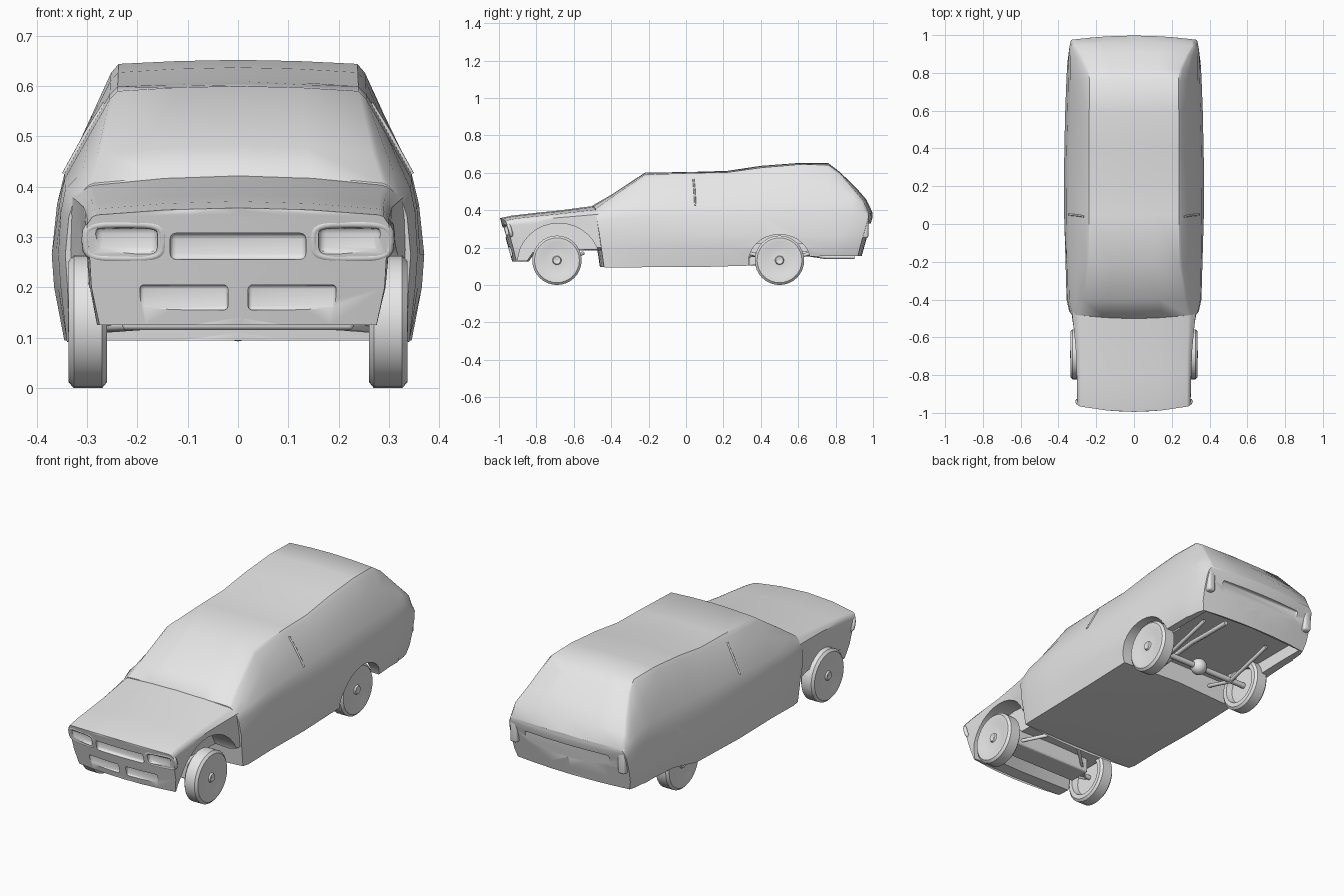
import bpy, bmesh, math
from mathutils import Matrix

cube = bpy.data.objects.get("Cube")
if cube:
    bpy.data.objects.remove(cube, do_unlink=True)

grey = bpy.data.materials.new("plain grey")
grey.use_nodes = True
grey.diffuse_color = (0.8, 0.8, 0.8, 1)
grey.node_tree.nodes["Principled BSDF"].inputs["Base Color"].default_value = grey.diffuse_color


def add(name, bm):
    """Turn a bmesh into a named grey object."""
    bmesh.ops.recalc_face_normals(bm, faces=bm.faces)
    mesh = bpy.data.meshes.new(name)
    bm.to_mesh(mesh)
    bm.free()
    mesh.materials.append(grey)
    obj = bpy.data.objects.new(name, mesh)
    bpy.context.collection.objects.link(obj)
    return obj


def activate(obj):
    bpy.ops.object.select_all(action='DESELECT')
    obj.select_set(True)
    bpy.context.view_layer.objects.active = obj


def smooth(obj, angle=38):
    activate(obj)
    bpy.ops.object.shade_smooth_by_angle(angle=math.radians(angle))


def box(name, low, high, bevel=0.0):
    bm = bmesh.new()
    bmesh.ops.create_cube(bm, size=1)
    for v in bm.verts:
        v.co = [(a + b) / 2 + c * (b - a) for a, b, c in zip(low, high, v.co)]
    if bevel:
        bmesh.ops.bevel(bm, geom=bm.edges[:], offset=bevel, segments=3, profile=0.5, affect='EDGES')
    return add(name, bm)


def drum(name, x0, x1, y, z, ry, rz):
    """Elliptical cylinder lying along x."""
    bm = bmesh.new()
    bmesh.ops.create_cone(bm, cap_ends=True, segments=32, radius1=1, radius2=1, depth=1)
    bm.transform(Matrix.Rotation(math.pi / 2, 4, 'Y'))
    for v in bm.verts:
        v.co = ((x0 + x1) / 2 + v.co.x * (x1 - x0), y + v.co.y * ry, z + v.co.z * rz)
    return add(name, bm)


def tube(name, points, radius, closed=False):
    curve = bpy.data.curves.new(name, 'CURVE')
    curve.dimensions = '3D'
    curve.bevel_depth = radius
    curve.bevel_resolution = 2
    curve.use_fill_caps = True
    line = curve.splines.new('POLY')
    line.points.add(len(points) - 1)
    for p, co in zip(line.points, points):
        p.co = (*co, 1)
    line.use_cyclic_u = closed
    line.use_smooth = True
    curve.materials.append(grey)
    obj = bpy.data.objects.new(name, curve)
    bpy.context.collection.objects.link(obj)
    return obj


def cut(obj, cutters):
    for cutter in cutters:
        cutter.hide_render = True
        mod = obj.modifiers.new("cut", 'BOOLEAN')
        mod.operation = 'DIFFERENCE'
        mod.solver = 'EXACT'
        mod.object = cutter
        activate(obj)
        bpy.ops.object.modifier_apply(modifier=mod.name)
        bpy.data.objects.remove(cutter, do_unlink=True)


def half_section(row):
    """Half outline from floor centre round to crown centre."""
    y, floor, sill, wide, belt, belt_z, roof, roof_z, crown = row
    return [(0, floor), (sill, floor - 0.015), (wide * 0.987, 0.2), (wide, 0.265),
            ((wide + belt) / 2 + 0.002, (0.265 + belt_z) / 2 + 0.02), (belt, belt_z),
            (belt + (roof - belt) * 0.5, (belt_z + roof_z) / 2),
            (belt + (roof - belt) * 0.92, belt_z + (roof_z - belt_z) * 0.92),
            (roof - 0.008, roof_z + 0.002), (roof * 0.5, (roof_z + crown * 3) / 4), (0, crown)]


def loft(name, rows, bow):
    """Skin the sections and close both ends with bowed, leaning caps."""
    bm = bmesh.new()

    def vert(row, x, z):
        y = row[0]
        if row is rows[0] or abs(y) > 0.9:
            lean = 0.28 if abs(y) > 0.9 else 0.15
            y -= math.copysign(max(0, 0.36 - z) * lean + bow * x * x, y)
        return bm.verts.new((x, y, z))

    rings = []
    for row in rows:
        half = half_section(row)
        right = [vert(row, x, z) for x, z in half]
        left = [vert(row, -x, z) for x, z in half[1:-1]]
        rings.append(right + left[::-1])
    count = len(rings[0])
    for a, b in zip(rings, rings[1:]):
        for i in range(count):
            j = (i + 1) % count
            bm.faces.new((a[i], a[j], b[j], b[i]))
    for row, ring in ((rows[0], rings[0]), (rows[-1], rings[-1])):
        half = half_section(row)
        lines = []
        for i in range(1, len(half) - 1):
            x, z = half[i]
            inner = [vert(row, x * t / 3, z) for t in (2, 1, 0, -1, -2)]
            lines.append([ring[i]] + inner + [ring[count - i]])
        for a, b in zip(lines, lines[1:]):
            for i in range(len(a) - 1):
                bm.faces.new((a[i], a[i + 1], b[i + 1], b[i]))
        for tip, line in ((ring[0], lines[0]), (ring[len(half) - 1], lines[-1])):
            for p, q in zip(line, line[1:]):
                bm.faces.new((tip, p, q))
    return add(name, bm)


# Cabin: y, floor, sill x, widest x, belt x and z, roof edge x and z, crown z
cabin = loft("cabin_body", [
    (-.5, .11, .335, .343, .325, .375, .295, .405, .425),
    (-.4, .107, .34, .357, .343, .395, .275, .465, .482),
    (-.22, .11, .34, .362, .345, .415, .247, .588, .6),
    (.05, .11, .345, .37, .345, .425, .247, .597, .605),
    (.22, .115, .345, .37, .343, .43, .247, .6, .61),
    (.4, .12, .345, .369, .34, .44, .246, .625, .637),
    (.6, .165, .345, .364, .335, .445, .245, .642, .652),
    (.76, .17, .34, .358, .335, .445, .243, .64, .652),
    (.82, .17, .34, .355, .335, .445, .25, .6, .606),
    (.91, .17, .335, .352, .335, .43, .285, .512, .52),
    (.965, .17, .33, .345, .333, .4, .315, .45, .456),
    (.997, .17, .32, .337, .33, .36, .312, .382, .388)], 0.2)
cutters = [box("rear_floor_cutter", (-.3, .34, 0), (.3, .915, .22))]
for s in (-1, 1):
    cutters.append(drum("rear_arch_cutter", s * .22, s * .5, .5, .125, .165, .145))
cutters.append(box("tailgate_cutter", (-.24, .966, .25), (.24, 1.1, .33), .008))
cut(cabin, cutters)
smooth(cabin)

# Bonnet and nose, open around the front wheels
nose = loft("bonnet_and_nose", [
    (-.995, .14, .275, .295, .3, .325, .288, .342, .358),
    (-.93, .14, .28, .298, .3, .338, .288, .354, .371),
    (-.8, .2, .28, .3, .303, .35, .288, .366, .386),
    (-.68, .2, .28, .3, .307, .36, .29, .378, .398),
    (-.56, .2, .28, .308, .318, .37, .295, .392, .414),
    (-.45, .2, .28, .335, .33, .38, .295, .405, .428)], 0.3)
cutters = [box("grille_cutter", (-.135, -1.1, .255), (.135, -.95, .308), .012)]
for s in (-1, 1):
    cutters.append(drum("front_arch_cutter", s * .2, s * .5, -.68, .12, .22, .21))
    a, b = sorted((s * .16, s * .285))
    cutters.append(box("headlamp_cutter", (a, -1.1, .265), (b, -.948, .322), .015))
    a, b = sorted((s * .02, s * .195))
    cutters.append(box("intake_cutter", (a, -1.1, .155), (b, -.928, .205), .008))
cut(nose, cutters)
smooth(nose)


def wheel(name, side, y):
    """Lathe a dished wheel around its axle."""
    profile = [(.03, 0), (.03, .09), (0, .098), (0, .12), (.01, .132), (.066, .132), (.077, .12),
               (.077, .1), (.068, .07), (.07, .024), (.078, .02), (.078, .01), (.072, 0)]
    bm = bmesh.new()
    verts = [bm.verts.new((side * (.26 + x), 0, r)) for x, r in profile]
    edges = [bm.edges.new(pair) for pair in zip(verts, verts[1:])]
    bmesh.ops.spin(bm, geom=verts + edges, cent=(0, 0, 0), axis=(1, 0, 0), angle=math.tau, steps=32)
    bmesh.ops.remove_doubles(bm, verts=bm.verts, dist=.0005)
    bmesh.ops.translate(bm, verts=bm.verts, vec=(0, y, .132))
    smooth(add(name, bm))


for s, tag in ((1, "left"), (-1, "right")):
    wheel("front_wheel_" + tag, s, -.69)
    wheel("rear_wheel_" + tag, s, .5)
    # Rounded headlamp surround following the bowed nose
    rim = []
    for i in range(24):
        a = math.tau * i / 24
        c, d = math.cos(a), math.sin(a)
        x = .225 + .076 * math.copysign(abs(c) ** .5, c)
        z = .293 + .034 * math.copysign(abs(d) ** .5, d)
        rim.append((s * x, -.986 + .3 * x * x + (.36 - z) * .28, z))
    tube("headlamp_rim_" + tag, rim, .01, True)
    # Upright tail lamp on the rear corner
    a, b = sorted((s * .288, s * .33))
    smooth(box("tail_lamp_" + tag, (a, .92, .25), (b, .975, .385), .012))
    # Side window pillar
    tube("middle_pillar_" + tag, [(s * .345, .05, .425), (s * .298, .045, .51), (s * .264, .04, .565)], .005)
    # Underside springs and suspension arms
    tube("leaf_spring_" + tag, [(s * .2, .34, .17), (s * .2, .5, .125), (s * .2, .78, .2)], .01)
    tube("front_arm_" + tag, [(s * .1, -.55, .17), (s * .26, -.69, .12), (s * .12, -.74, .13)], .01)

# Axles, differential, crossmember and exhaust
tube("rear_axle", [(-.29, .5, .133), (.29, .5, .133)], .015)
tube("front_axle", [(-.29, -.69, .133), (.29, -.69, .133)], .012)
bm = bmesh.new()
bmesh.ops.create_uvsphere(bm, u_segments=16, v_segments=10, radius=.042)
bmesh.ops.translate(bm, verts=bm.verts, vec=(0, .5, .135))
smooth(add("differential", bm))
box("front_crossmember", (-.23, -.75, .115), (.23, -.63, .2), .01)
tube("exhaust_pipe", [(.12, .34, .16), (.14, .62, .17), (.16, .75, .15), (.16, .9, .15)], .012)
